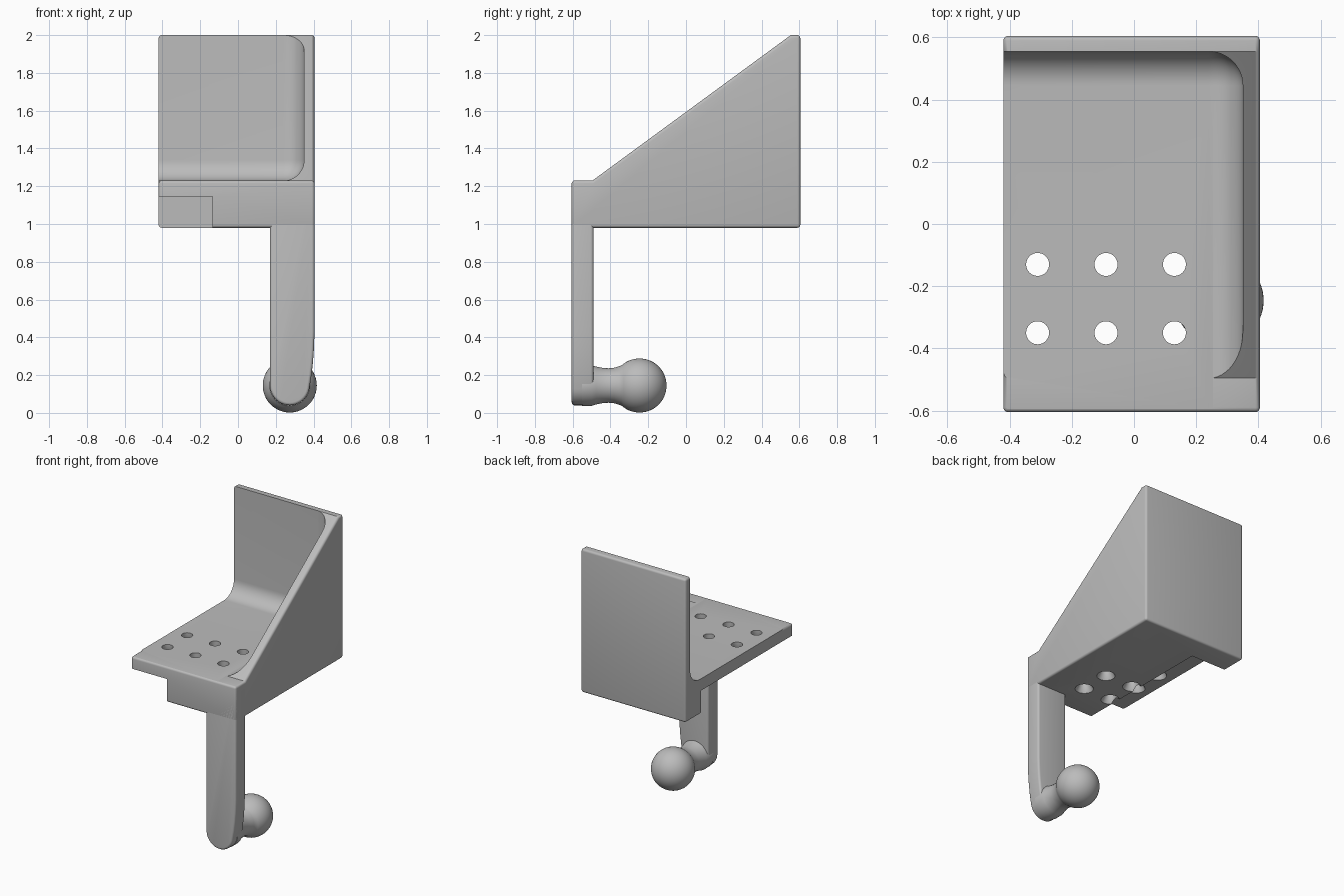
import bpy, bmesh
from math import sin, cos, pi, radians, sqrt
from mathutils import Vector

cube = bpy.data.objects.get("Cube")
if cube:
    bpy.data.objects.remove(cube)

grey = bpy.data.materials.new("matte grey")
grey.use_nodes = True
grey.diffuse_color = (0.5, 0.5, 0.5, 1)
grey.node_tree.nodes["Principled BSDF"].inputs["Base Color"].default_value = (0.5, 0.5, 0.5, 1)


def make_object(name, bm):
    bmesh.ops.recalc_face_normals(bm, faces=bm.faces)
    mesh = bpy.data.meshes.new(name)
    bm.to_mesh(mesh)
    bm.free()
    mesh.materials.append(grey)
    obj = bpy.data.objects.new(name, mesh)
    bpy.context.collection.objects.link(obj)
    return obj


def prism(name, points, shift):
    """Flat outline pushed along a vector."""
    bm = bmesh.new()
    face = bm.faces.new([bm.verts.new(p) for p in points])
    out = bmesh.ops.extrude_face_region(bm, geom=[face])["geom"]
    bmesh.ops.translate(bm, vec=shift, verts=[v for v in out if isinstance(v, bmesh.types.BMVert)])
    return make_object(name, bm)


def lathe(bm, points, centre, axis, steps):
    """Revolve an outline that starts and ends on the axis."""
    verts = [bm.verts.new(p) for p in points]
    edges = [bm.edges.new(pair) for pair in zip(verts, verts[1:])]
    bmesh.ops.spin(bm, geom=verts + edges, cent=centre, axis=axis, angle=2 * pi, steps=steps)
    bmesh.ops.remove_doubles(bm, verts=bm.verts, dist=0.0002)


def box(name, low, high):
    (x, y, z), top = low, high[2]
    outline = [(x, y, z), (high[0], y, z), (high[0], high[1], z), (x, high[1], z)]
    return prism(name, outline, (0, 0, top - z))


def add_bevel(obj, width, segments):
    mod = obj.modifiers.new("rounding", 'BEVEL')
    mod.width, mod.segments = width, segments
    mod.limit_method, mod.angle_limit = 'ANGLE', radians(50)


def bake(obj):
    graph = bpy.context.evaluated_depsgraph_get()
    mesh = bpy.data.meshes.new_from_object(obj.evaluated_get(graph))
    obj.modifiers.clear()
    obj.data = mesh


def smooth(obj):
    bpy.ops.object.select_all(action='DESELECT')
    obj.select_set(True)
    bpy.context.view_layer.objects.active = obj
    bpy.ops.object.shade_smooth_by_angle(angle=radians(32))


# Bracket body: side profile with a sloping top
left, right, front, back = -0.42, 0.405, -0.605, 0.605
base, floor, wall = 0.98, 1.23, 0.555
profile = [(front, base), (back, base), (back, 2), (wall, 2), (-0.495, floor), (front, floor)]
body = prism("bracket_body", [(left, y, z) for y, z in profile], (right - left, 0, 0))
add_bevel(body, 0.015, 4)
bake(body)

# Rounded cavity, leaving a back wall, a side wall and the shelf
cavity = box("cavity_cutter", (-1, -1.2, floor - 0.001), (0.35, wall, 3))
add_bevel(cavity, 0.11, 12)
bake(cavity)

# Step under the open side of the shelf
step_x, step_z = -0.135, 1.145
step = box("step_cutter", (-1, -1, 0.5), (step_x, 0.43, step_z))

# Countersunk screw holes
bm = bmesh.new()
for x in (-0.31, -0.09, 0.13):
    seat = step_z if x < step_x else base
    for y in (-0.13, -0.35):
        outline = [(0, seat - 0.05), (0.06, seat - 0.05), (0.06, seat), (0.037, seat + 0.04), (0.037, 1.4), (0, 1.4)]
        lathe(bm, [(x + r, y, z) for r, z in outline], (x, y, 0), (0, 0, 1), 32)
holes = make_object("hole_cutter", bm)

for cutter in (cavity, step, holes):
    mod = body.modifiers.new("cut", 'BOOLEAN')
    mod.operation, mod.solver, mod.object = 'DIFFERENCE', 'EXACT', cutter
    bake(body)
    bpy.data.objects.remove(cutter)
smooth(body)

# Leg: round-ended bar hanging from the front corner
ball_x, ball_y, ball_z = 0.274, -0.246, 0.145
arc = [radians(180 + 10 * i) for i in range(18)]
outline = [(0.169, 1.2)]
outline += [(ball_x + 0.105 * cos(a), ball_z + 0.105 * sin(a)) for a in arc]
outline += [(0.389, 0.2), (0.397, 0.27), (0.402, 0.34), (right, 0.43), (right, 1.2)]
leg = prism("leg", [(x, front, z) for x, z in outline], (0, 0.115, 0))
add_bevel(leg, 0.015, 4)
bake(leg)
smooth(leg)

# Ball joint: flared neck running into a sphere
radius = 0.143
neck = [(-0.55, 0), (-0.55, 0.108), (-0.5, 0.108), (-0.475, 0.1), (-0.445, 0.094),
        (-0.41, 0.091), (-0.38, 0.094), (-0.355, 0.102)]
arc = [radians(132 - 6 * i) for i in range(23)]
neck += [(ball_y + radius * cos(a), radius * sin(a)) for a in arc]
bm = bmesh.new()
lathe(bm, [(ball_x, y, ball_z + r) for y, r in neck], (ball_x, 0, ball_z), (0, 1, 0), 48)
ball = make_object("ball_joint", bm)
smooth(ball)
